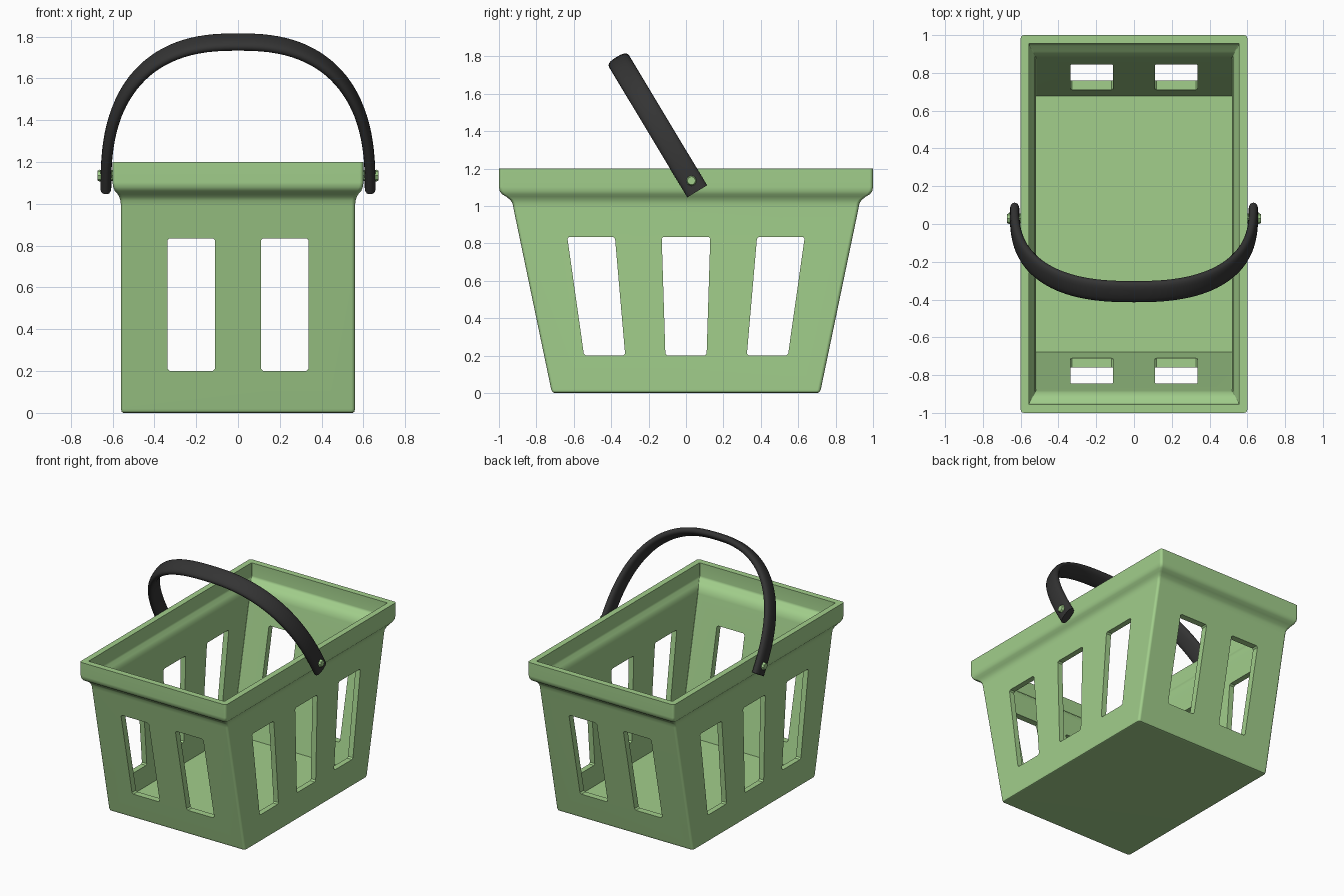
import bpy, bmesh, math
from mathutils import Vector, Matrix

if "Cube" in bpy.data.objects:
    bpy.data.objects.remove(bpy.data.objects["Cube"])


def material(name, rgb):
    m = bpy.data.materials.new(name)
    m.diffuse_color = (*rgb, 1)
    m.use_nodes = True
    m.node_tree.nodes["Principled BSDF"].inputs["Base Color"].default_value = m.diffuse_color
    return m


GREEN = material("soft green", (0.36, 0.62, 0.26))
BLACK = material("charcoal black", (0.034, 0.034, 0.034))


def loft(name, rings, mat=None, closed=False):
    """Skin equal-length point rings, capping both ends."""
    bm = bmesh.new()
    loops = [[bm.verts.new(p) for p in ring] for ring in rings]
    for a, b in zip(loops, loops[1:]):
        n = len(a)
        for i in range(n):
            bm.faces.new((a[i], a[(i + 1) % n], b[(i + 1) % n], b[i]))
    bm.faces.new(loops[0][::-1])
    bm.faces.new(loops[-1])
    bmesh.ops.recalc_face_normals(bm, faces=bm.faces[:])
    me = bpy.data.meshes.new(name)
    bm.to_mesh(me)
    bm.free()
    ob = bpy.data.objects.new(name, me)
    bpy.context.collection.objects.link(ob)
    if mat:
        me.materials.append(mat)
    return ob


def activate(ob):
    bpy.ops.object.select_all(action='DESELECT')
    ob.select_set(True)
    bpy.context.view_layer.objects.active = ob


def smooth(ob, deg=35):
    activate(ob)
    bpy.ops.object.shade_smooth_by_angle(angle=math.radians(deg))


def rounded_rect(hx, hy, z, r, seg=3):
    pts = []
    for k, (sx, sy) in enumerate(((1, 1), (-1, 1), (-1, -1), (1, -1))):
        for i in range(seg + 1):
            a = math.pi / 2 * (k + i / seg)
            pts.append((sx * (hx - r) + r * math.cos(a),
                        sy * (hy - r) + r * math.sin(a), z))
    return pts


# Basket shell: outer wall up, over the rim, inner wall down to the floor
profile = [  # half x, half y, z, corner radius
    (0.548, 0.704, 0.0, 0.012), (0.556, 0.714, 0.005, 0.016),
    (0.56, 0.721, 0.02, 0.018), (0.56, 0.923, 0.99, 0.018),
    (0.562, 0.928, 1.015, 0.018), (0.568, 0.94, 1.033, 0.018),
    (0.578, 0.962, 1.05, 0.018), (0.590, 0.984, 1.063, 0.018),
    (0.597, 0.996, 1.08, 0.018), (0.60, 1.0, 1.102, 0.018),
    (0.60, 1.0, 1.2, 0.018), (0.557, 0.955, 1.2, 0.004),
    (0.557, 0.955, 1.105, 0.004), (0.552, 0.945, 1.09, 0.004),
    (0.536, 0.915, 1.068, 0.004), (0.524, 0.893, 1.045, 0.004),
    (0.52, 0.881, 1.01, 0.004), (0.52, 0.678, 0.045, 0.004),
]
basket = loft("basket", [rounded_rect(*p) for p in profile], GREEN)


def window_outline(b0, b1, t0, t1, z0=0.2, z1=0.835, c=0.01):
    """Trapezium with slightly clipped corners, as (across, z) pairs."""
    quad = [Vector(p) for p in ((b0, z0), (b1, z0), (t1, z1), (t0, z1))]
    out = []
    for i, p in enumerate(quad):
        for q in (quad[i - 1], quad[(i + 1) % 4]):
            out.append(p + (q - p).normalized() * c)
    return out


def cut(outline, along_x):
    rings = [[(d, u, z) if along_x else (u, d, z) for u, z in outline]
             for d in (-1.5, 1.5)]
    cutter = loft("window_cutter", rings)
    cutter.hide_render = True
    activate(basket)
    mod = basket.modifiers.new("window", 'BOOLEAN')
    mod.operation = 'DIFFERENCE'
    mod.solver = 'EXACT'
    mod.object = cutter
    bpy.ops.object.modifier_apply(modifier=mod.name)
    bpy.data.objects.remove(cutter)


# Three fanned windows in the long sides, two upright ones in the ends
for s in ((-0.545, -0.325, -0.635, -0.38), (-0.11, 0.11, -0.13, 0.13),
          (0.325, 0.545, 0.38, 0.635)):
    cut(window_outline(*s), True)
for x0, x1 in ((-0.337, -0.11), (0.11, 0.337)):
    cut(window_outline(x0, x1, x0, x1), False)
smooth(basket)
wn = basket.modifiers.new("flat_walls", 'WEIGHTED_NORMAL')
wn.keep_sharp = True

# Handle: oval strap swept along a tilted squarish arch
TILT = math.radians(31)
up = Vector((0, -math.sin(TILT), math.cos(TILT)))
wide = Vector((0, math.cos(TILT), math.sin(TILT)))
side = Vector((1, 0, 0))
foot = Vector((0, 0.06, 1.078))
N = 56


def spow(v, e):
    return math.copysign(abs(v) ** e, v)


def arch(i):
    t = math.pi * i / N
    return (foot + side * 0.632 * spow(math.cos(t), 0.8)
            + up * 0.812 * max(math.sin(t), 0) ** 0.8)


rings = []
for i in range(N + 1):
    p = arch(i)
    if i in (0, N):
        tangent = up if i == 0 else -up
    else:
        tangent = (arch(i + 1) - arch(i - 1)).normalized()
    normal = tangent.cross(wide).normalized()
    ring = []
    for k in range(20):
        a = 2 * math.pi * k / 20
        ring.append(p + wide * 0.062 * spow(math.cos(a), 0.75)
                    + normal * 0.026 * spow(math.sin(a), 0.85))
    rings.append(ring)
smooth(loft("handle", rings, BLACK), 50)

# Pivot pins joining the handle to the rim
for sx, name in ((1, "right_pivot_pin"), (-1, "left_pivot_pin")):
    rings = []
    for x, r in ((0.58, 0.026), (0.664, 0.028), (0.673, 0.022)):
        rings.append([(sx * x, 0.029 + r * math.cos(k * math.pi / 4),
                       1.135 + r * math.sin(k * math.pi / 4)) for k in range(8)])
    smooth(loft(name, rings, GREEN))
